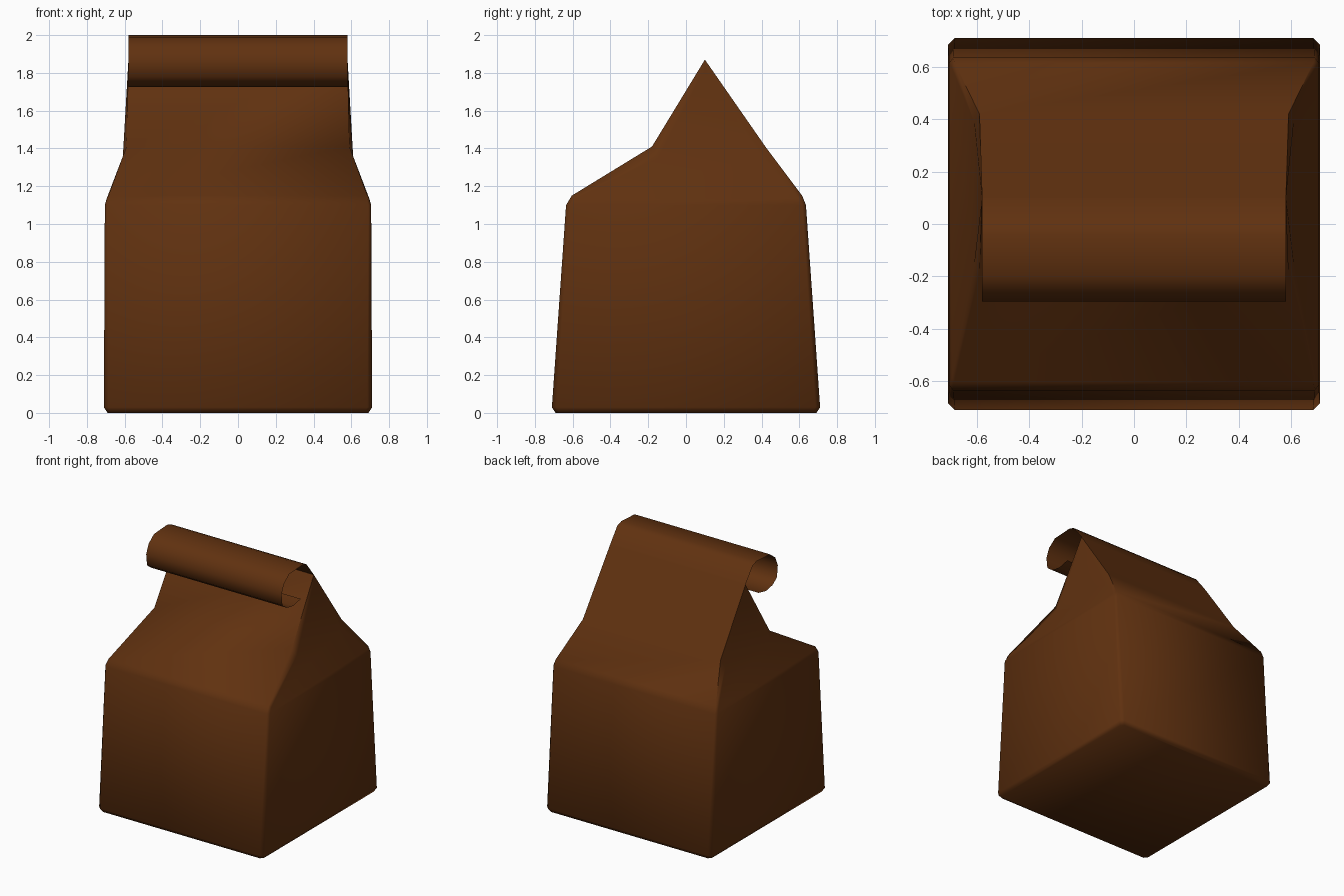
import bpy, bmesh, math

cube = bpy.data.objects.get("Cube")
if cube:
    bpy.data.objects.remove(cube, do_unlink=True)

# Brown paper, used throughout
paper = bpy.data.materials.new("brown_paper")
paper.use_nodes = True
colour = (0.118, 0.031, 0.005, 1)
paper.diffuse_color = colour
bsdf = paper.node_tree.nodes["Principled BSDF"]
bsdf.inputs["Base Color"].default_value = colour
bsdf.inputs["Roughness"].default_value = 0.8


def finish(name, bm, angle):
    mesh = bpy.data.meshes.new(name)
    bm.to_mesh(mesh)
    bm.free()
    obj = bpy.data.objects.new(name, mesh)
    bpy.context.collection.objects.link(obj)
    mesh.materials.append(paper)
    bpy.ops.object.select_all(action='DESELECT')
    obj.select_set(True)
    bpy.context.view_layer.objects.active = obj
    bpy.ops.object.shade_smooth_by_angle(angle=math.radians(angle))
    return obj


# Each level: panel half width, panel front y, panel back y, panel z,
# then gusset half width, inset in y and z
levels = [
    (0.67, -0.69, 0.69, 0.0, 0.69, 0.02, 0.0),
    (0.685, -0.71, 0.71, 0.03, 0.71, 0.025, 0.03),
    (0.69, -0.635, 0.635, 1.10, 0.705, 0.02, 1.10),
    (0.685, -0.605, 0.615, 1.15, 0.695, 0.02, 1.135),
    (0.59, -0.18, 0.42, 1.41, 0.61, 0.03, 1.35),
    (0.58, 0.10, 0.10, 1.87, 0.58, 0.0, 1.82),
]


def ring(bm, level):
    px, front, back, pz, gx, inset, gz = level
    points = [(-px, front, pz), (px, front, pz),
              (gx, front + inset, gz), (gx, back - inset, gz),
              (px, back, pz), (-px, back, pz),
              (-gx, back - inset, gz), (-gx, front + inset, gz)]
    return [bm.verts.new(p) for p in points]


# Bag: flat bottom, tapering walls and a folded gable
bm = bmesh.new()
rings = [ring(bm, level) for level in levels]
bm.faces.new(reversed(rings[0]))
for low, high in zip(rings, rings[1:]):
    for i in range(8):
        j = (i + 1) % 8
        bm.faces.new((low[i], low[j], high[j], high[i]))
bmesh.ops.remove_doubles(bm, verts=bm.verts, dist=0.0005)
bmesh.ops.recalc_face_normals(bm, faces=bm.faces)
finish("paper_bag", bm, 75)

# Rolled top: an open curled sheet carried on from the back panel
curl = [(0.10, 1.87), (0.01, 1.985), (-0.04, 2.0), (-0.20, 1.99),
        (-0.265, 1.94), (-0.295, 1.87), (-0.285, 1.78), (-0.23, 1.74),
        (-0.15, 1.725), (-0.06, 1.745)]
bm = bmesh.new()
rows = [[bm.verts.new((x, y, z)) for x in (-0.58, 0.58)] for y, z in curl]
for a, b in zip(rows, rows[1:]):
    bm.faces.new((a[1], a[0], b[0], b[1]))
bm.normal_update()
finish("rolled_top", bm, 75)
